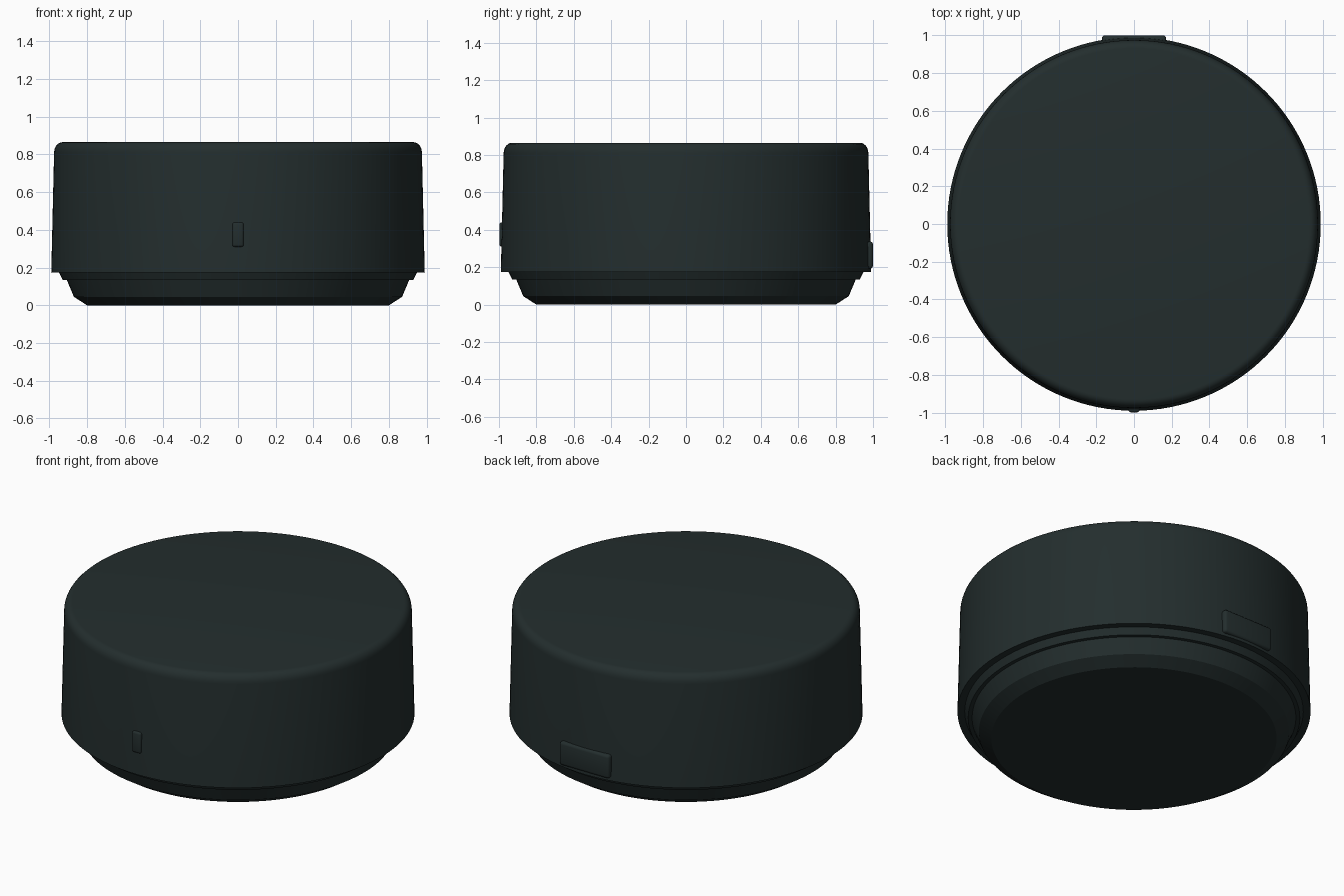
import bpy, bmesh, math

old = bpy.data.objects.get("Cube")
if old:
    bpy.data.objects.remove(old)

mat = bpy.data.materials.new("dark_green_grey")
mat.use_nodes = True
colour = (0.017, 0.027, 0.027, 1)
mat.diffuse_color = colour
bsdf = mat.node_tree.nodes["Principled BSDF"]
bsdf.inputs["Base Color"].default_value = colour
bsdf.inputs["Roughness"].default_value = 0.7


def finish(name, bm, angle):
    bmesh.ops.recalc_face_normals(bm, faces=bm.faces)
    mesh = bpy.data.meshes.new(name)
    bm.to_mesh(mesh)
    bm.free()
    mesh.materials.append(mat)
    obj = bpy.data.objects.new(name, mesh)
    bpy.context.collection.objects.link(obj)
    bpy.ops.object.select_all(action='DESELECT')
    obj.select_set(True)
    bpy.context.view_layer.objects.active = obj
    bpy.ops.object.shade_smooth_by_angle(angle=math.radians(angle))
    return obj


def lathe(name, profile, angle=30):
    """Spin a (radius, height) profile, closed on the axis, around z."""
    bm = bmesh.new()
    verts = [bm.verts.new((r, 0, z)) for r, z in profile]
    edges = [bm.edges.new(pair) for pair in zip(verts, verts[1:])]
    bmesh.ops.spin(bm, geom=verts + edges, cent=(0, 0, 0), axis=(0, 0, 1),
                   angle=math.tau, steps=128, use_merge=True)
    bmesh.ops.remove_doubles(bm, verts=bm.verts, dist=1e-5)
    return finish(name, bm, angle)


def rounded_block(name, size, centre, radius):
    bm = bmesh.new()
    bmesh.ops.create_cube(bm, size=1)
    bmesh.ops.scale(bm, vec=size, verts=bm.verts)
    bmesh.ops.translate(bm, vec=centre, verts=bm.verts)
    bmesh.ops.bevel(bm, geom=bm.edges[:], offset=radius, segments=3,
                    profile=0.5, affect='EDGES')
    return finish(name, bm, 40)


# Main drum, slightly tapered with a rounded top rim
arc = [math.radians(a) for a in range(0, 91, 15)]
rim = [(0.93 + 0.045 * math.cos(a), 0.81 + 0.055 * math.sin(a)) for a in arc]
lathe("main_drum", [(0, 0.175), (0.99, 0.175)] + rim + [(0, 0.865)])

# Recessed collar under the drum
lathe("collar_ring", [(0, 0.135), (0.93, 0.135), (0.952, 0.18), (0, 0.18)])

# Chamfered foot
lathe("foot", [(0, 0), (0.80, 0), (0.87, 0.045), (0.91, 0.14), (0, 0.14)])

# Small front button and wide rear tab
rounded_block("front_button", (0.06, 0.06, 0.13), (0, -0.968, 0.375), 0.012)
rounded_block("rear_tab", (0.34, 0.07, 0.145), (0, 0.965, 0.265), 0.016)
